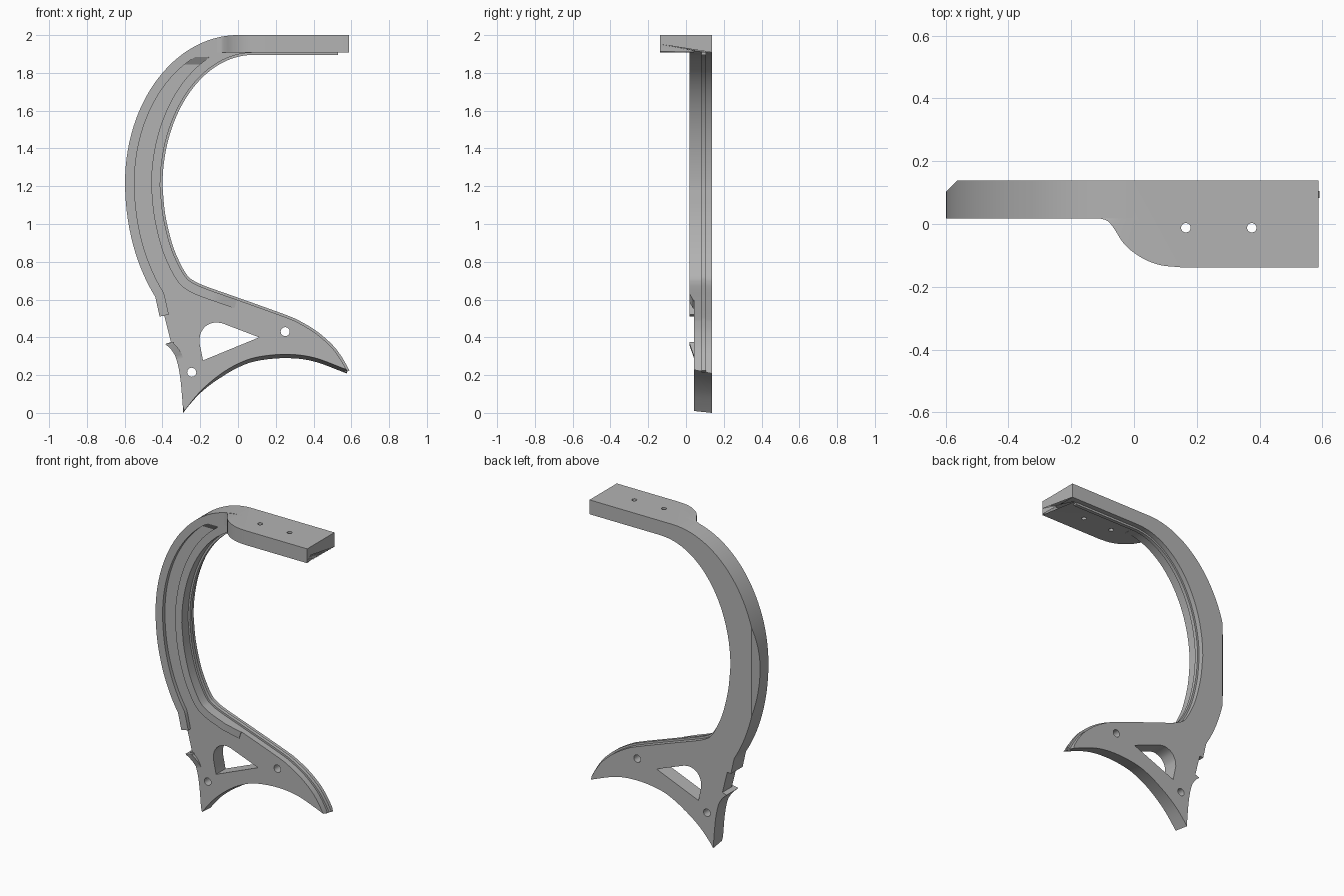
import bpy, bmesh, math
from mathutils import Vector, Matrix

cube = bpy.data.objects.get("Cube")
if cube:
    bpy.data.objects.remove(cube, do_unlink=True)

GREY = (0.45, 0.45, 0.45, 1)
mat = bpy.data.materials.new("plain_grey")
mat.use_nodes = True
mat.diffuse_color = GREY
mat.node_tree.nodes["Principled BSDF"].inputs["Base Color"].default_value = GREY

FRONT, FLOOR, BACK = 0.018, 0.042, 0.138


def finish(name, bm):
    bmesh.ops.recalc_face_normals(bm, faces=bm.faces)
    me = bpy.data.meshes.new(name)
    bm.to_mesh(me)
    bm.free()
    me.materials.append(mat)
    ob = bpy.data.objects.new(name, me)
    bpy.context.scene.collection.objects.link(ob)
    return ob


def loft(bm, a, b):
    """Solid between two matching outlines."""
    va, vb = [bm.verts.new(p) for p in a], [bm.verts.new(p) for p in b]
    bm.faces.new(va)
    bm.faces.new(vb[::-1])
    for i in range(len(va)):
        j = (i + 1) % len(va)
        bm.faces.new((va[i], va[j], vb[j], vb[i]))


def prism(name, pts, y0, y1, back=None):
    bm = bmesh.new()
    loft(bm, [(x, y0, z) for x, z in pts], [(x, y1, z) for x, z in back or pts])
    return finish(name, bm)


def band(name, a, b, front, y1):
    """Strip between two paths whose front depth may vary along it."""
    bm = bmesh.new()
    rings = []
    for p, q in zip(a, b):
        f = front(*p)
        rings.append([bm.verts.new(c) for c in (
            (p[0], f, p[1]), (q[0], f, q[1]), (q[0], y1, q[1]), (p[0], y1, p[1]))])
    for r, s in zip(rings, rings[1:]):
        for i in range(4):
            j = (i + 1) % 4
            bm.faces.new((r[i], r[j], s[j], s[i]))
    bm.faces.new(rings[0])
    bm.faces.new(rings[-1][::-1])
    return finish(name, bm)


def spline(pts, n=6):
    p = [Vector(q) for q in pts]
    p = [2 * p[0] - p[1]] + p + [2 * p[-1] - p[-2]]
    out = []
    for a, b, c, d in zip(p, p[1:], p[2:], p[3:]):
        for k in range(n):
            t = k / n
            v = 0.5 * (2 * b + (c - a) * t + (2 * a - 5 * b + 4 * c - d) * t * t
                       + (3 * b - a - 3 * c + d) * t ** 3)
            out.append((v.x, v.y))
    return out + [tuple(pts[-1])]


def offset(path, d):
    out = []
    for i, (x, z) in enumerate(path):
        a, b = path[max(i - 1, 0)], path[min(i + 1, len(path) - 1)]
        t = Vector((b[0] - a[0], b[1] - a[1])).normalized()
        out.append((x - t.y * d, z + t.x * d))
    return out


def arc(cx, cz, rx, rz, a0, a1, n):
    return [(cx + rx * math.cos(math.radians(a0 + (a1 - a0) * i / n)),
             cz + rz * math.sin(math.radians(a0 + (a1 - a0) * i / n))) for i in range(n + 1)]


def cut(ob, cutter):
    mod = ob.modifiers.new("cut", "BOOLEAN")
    mod.operation, mod.solver, mod.object = "DIFFERENCE", "EXACT", cutter
    bpy.context.view_layer.update()
    me = bpy.data.meshes.new_from_object(ob.evaluated_get(bpy.context.evaluated_depsgraph_get()))
    ob.modifiers.clear()
    ob.data = me
    bpy.data.objects.remove(cutter, do_unlink=True)


# Main curves
outer = arc(0, 1.22, 0.598, 0.78, 90, 180, 28) + arc(0, 1.22, 0.598, 0.89, 180, 222.8, 14)[1:]
inner = arc(0.08, 1.2, 0.48, 0.695, 90, 180, 28)[:-1] + spline(
    [(-0.4, 1.2), (-0.385, 1.05), (-0.35, 0.9), (-0.31, 0.8), (-0.27, 0.73), (-0.235, 0.70),
     (-0.17, 0.67), (0, 0.61), (0.25, 0.52), (0.33, 0.485), (0.42, 0.43), (0.5, 0.36),
     (0.55, 0.295), (0.59, 0.225)])
edge = offset(inner, -0.012)
arch = spline([(0.578, 0.228), (0.4, 0.293), (0.25, 0.31), (0.1, 0.295), (0, 0.26),
               (-0.1, 0.2), (-0.2, 0.113), (-0.285, 0.01)])
arch_back = [(x, z - 0.02 * min(1, (x + 0.285) / 0.2)) for x, z in arch[:-1]] + [(-0.29, 0)]
clip = [(-0.435, 0.6), (-0.415, 0.51), (-0.39, 0.515), (-0.355, 0.375), (-0.385, 0.365)]
heel = spline([(-0.385, 0.365), (-0.35, 0.33), (-0.325, 0.28), (-0.305, 0.18), (-0.29, 0.01)])

# Back web: arm and foot in one piece
rest = (heel[1:-1][::-1] + clip[::-1] + outer[::-1])
body = prism("arm_and_foot", edge[:-1] + arch + rest, FLOOR, BACK, edge[:-1] + arch_back + rest)

# Foot window and screw holes
window = [(-0.185, 0.278), (0.112, 0.4)] + spline(
    [(-0.085, 0.475), (-0.125, 0.478), (-0.17, 0.46), (-0.198, 0.42), (-0.205, 0.375)])
cut(body, prism("window_cutter", window, -0.1, 0.3))
for x, z in ((-0.245, 0.215), (0.25, 0.43)):
    cut(body, prism("hole_cutter", arc(x, z, 0.024, 0.024, 0, 345, 23), -0.1, 0.3))

# Flat chamfer on the rear outer bulge
bm = bmesh.new()
bmesh.ops.create_cube(bm, size=0.2, matrix=Matrix.Translation((-0.652, 0.19, 1.22))
                      @ Matrix.Rotation(math.pi / 4, 4, "Z") @ Matrix.Diagonal((1, 1, 6, 1)))
cut(body, finish("chamfer_cutter", bm))

# Raised rims beside the front channel
outer_long = outer + clip[:2]
band("outer_rim", outer_long, offset(outer_long, 0.05), lambda x, z: FRONT, FLOOR)


def fade(x, z):
    t = min(1, max(0, (x + 0.1) / 0.12)) if z < 1 else 0
    return FRONT + (FLOOR - FRONT) * t


n = next(i for i, (x, z) in enumerate(inner) if z < 1 and x > 0.02)
band("inner_rim", edge[:n], offset(inner, -0.06)[:n], fade, FLOOR)

# Solid top end of the channel, with a sloped end
top = [p for p in outer if p[1] > 1.885]
under = [p for p in edge if p[0] > -0.155 and p[1] > 1.5][::-1]
prism("channel_end", top + [(-0.312, 1.885), (-0.155, 1.885)] + under, FRONT, FLOOR,
      top + [(-0.33, 1.845), (-0.2, 1.845)] + under)

# Small hook on the heel, fading into the foot
hook = heel[:14]
band("heel_hook", hook, [(max(x + 0.035, -0.34), z + 0.01) for x, z in hook],
     lambda x, z: FRONT + (FLOOR - FRONT) * min(1, max(0, (0.36 - z) / 0.07)), FLOOR + 0.01)

# Thin rib along the inner edge
rib = [(0.53, 1.895)] + inner
band("inner_rib", rib, offset(rib, -0.025), lambda x, z: 0.082, 0.105)

# Top mounting plate with rounded end
plan = [(0, BACK), (0, 0.03)] + spline(
    [(-0.11, 0.018), (-0.085, 0.01), (-0.065, -0.012), (-0.03, -0.065), (0.02, -0.105),
     (0.08, -0.13), (0.15, -BACK)]) + [(0.588, -BACK), (0.588, BACK)]
bm = bmesh.new()
loft(bm, [(x, y, 1.908) for x, y in plan], [(x, y, 2) for x, y in plan])
for v in bm.verts:
    if v.co.x < 0 and v.co.z > 1.95:
        v.co.z = 1.22 + 0.78 * math.sqrt(1 - (v.co.x / 0.598) ** 2)
bmesh.ops.triangulate(bm, faces=[f for f in bm.faces if len(f.verts) > 4])
ends = [e for e in bm.edges if all(v.co.x > 0.58 for v in e.verts)
        and abs(e.verts[0].co.z - e.verts[1].co.z) < 0.001]
bmesh.ops.bevel(bm, geom=ends, offset=0.044, segments=8, profile=0.5, affect="EDGES")
plate = finish("top_plate", bm)
for x in (0.165, 0.375):
    bm = bmesh.new()
    bmesh.ops.create_cone(bm, cap_ends=True, segments=24, radius1=0.015, radius2=0.015,
                          depth=0.4, matrix=Matrix.Translation((x, -0.012, 1.95)))
    cut(plate, finish("plate_hole_cutter", bm))

# Smooth curved faces, keep edges crisp
bpy.ops.object.select_all(action="DESELECT")
for ob in bpy.context.scene.objects:
    if ob.type == "MESH":
        ob.select_set(True)
        bpy.context.view_layer.objects.active = ob
bpy.ops.object.shade_smooth_by_angle(angle=math.radians(30))
